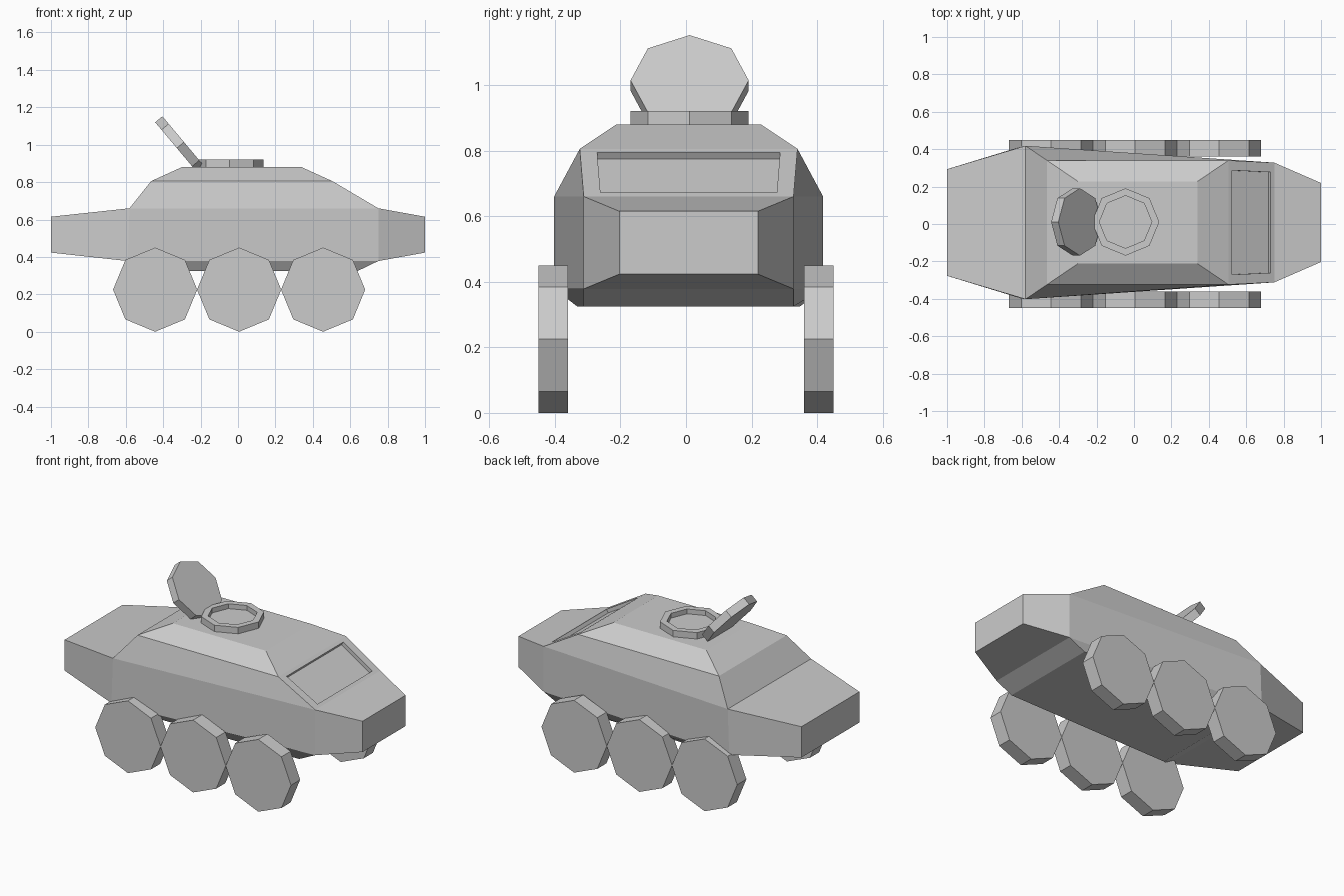
import bpy, bmesh, math
from mathutils import Vector, Matrix

cube = bpy.data.objects.get("Cube")
if cube:
    bpy.data.objects.remove(cube, do_unlink=True)

MID = 0.008  # centre line of the body in y

grey = bpy.data.materials.new("plain_grey")
grey.use_nodes = True
grey.diffuse_color = (0.6, 0.6, 0.6, 1)
grey.node_tree.nodes["Principled BSDF"].inputs["Base Color"].default_value = (0.6, 0.6, 0.6, 1)


def finish(name, bm):
    bmesh.ops.recalc_face_normals(bm, faces=bm.faces)
    mesh = bpy.data.meshes.new(name)
    bm.to_mesh(mesh)
    bm.free()
    mesh.materials.append(grey)
    obj = bpy.data.objects.new(name, mesh)
    bpy.context.collection.objects.link(obj)
    return obj


def scale_about(verts, centre, factors):
    for v in verts:
        v.co = centre + Vector(a * f for a, f in zip(v.co - centre, factors))


def inset(bm, face, factor, sink=0.0):
    """Shrink a copy of the face about its centre, then sink it into a recess."""
    centre, normal = face.calc_center_median(), face.normal.copy()
    bmesh.ops.inset_individual(bm, faces=[face], thickness=0)
    scale_about(face.verts, centre, (factor,) * 3)
    if sink:
        bmesh.ops.inset_individual(bm, faces=[face], thickness=0)
        for v in face.verts:
            v.co -= normal * sink


def octagon(name, radius, depth, matrix, recess=None):
    bm = bmesh.new()
    bmesh.ops.create_cone(bm, cap_ends=True, segments=8, radius1=radius, radius2=radius, depth=depth)
    # put corners exactly on the local axes
    first = bm.verts[:][0].co
    bmesh.ops.rotate(bm, verts=bm.verts, matrix=Matrix.Rotation(-math.atan2(first.y, first.x), 3, "Z"))
    bm.normal_update()
    if recess:
        inset(bm, max(bm.faces, key=lambda f: f.normal.z), *recess)
    bm.transform(matrix)
    return finish(name, bm)


# Hull levels: height, rear x, rear half width, front x, front half width
levels = [
    (0.325, -0.50, 0.34, 0.64, 0.32),   # keel
    (0.378, -0.59, 0.41, 0.75, 0.32),   # sill
    (0.66, -0.58, 0.41, 0.75, 0.32),    # belt
    (0.805, -0.465, 0.332, 0.505, 0.332),  # shoulder
    (0.88, -0.30, 0.22, 0.34, 0.22),    # roof
]
bm = bmesh.new()
loops = [[bm.verts.new((x, MID + y, z)) for x, y in ((xr, -hr), (xf, -hf), (xf, hf), (xr, hr))]
         for z, xr, hr, xf, hf in levels]
bm.faces.new(loops[0][::-1])
bm.faces.new(loops[-1])
walls = [[bm.faces.new((lo[i], lo[(i + 1) % 4], hi[(i + 1) % 4], hi[i])) for i in range(4)]
         for lo, hi in zip(loops, loops[1:])]
bm.normal_update()

# Tapered nose and tail drawn out of the sill-to-belt walls
for side, end_x, width in ((1, 1.0, 0.66), (3, -1.0, 0.695)):
    face = bmesh.ops.extrude_discrete_faces(bm, faces=[walls[1][side]])["faces"][0]
    scale_about(face.verts, face.calc_center_median(), (1, width, 0.68))
    for v in face.verts:
        v.co.x = end_x

# Sunken windscreen panel
inset(bm, walls[2][1], 0.84, 0.023)
finish("hull", bm)

# Hatch ring with a shallow well, and its open lid
octagon("hatch_ring", 0.18, 0.05, Matrix.Translation((-0.045, 0.011, 0.895)), (0.78, 0.03))
octagon("hatch_lid", 0.18, 0.05,
        Matrix.Translation((-0.308, 0.011, 0.998)) @ Matrix.Rotation(math.radians(50), 4, "Y"))

# Three wheels on each side
for side, label in ((-1, "front"), (1, "back")):
    for i in range(3):
        octagon(f"wheel_{label}_{i + 1}", 0.225, 0.09,
                Matrix.Translation((0.006 + 0.449 * (i - 1), side * 0.405, 0.225))
                @ Matrix.Rotation(math.pi / 2, 4, "X"))
